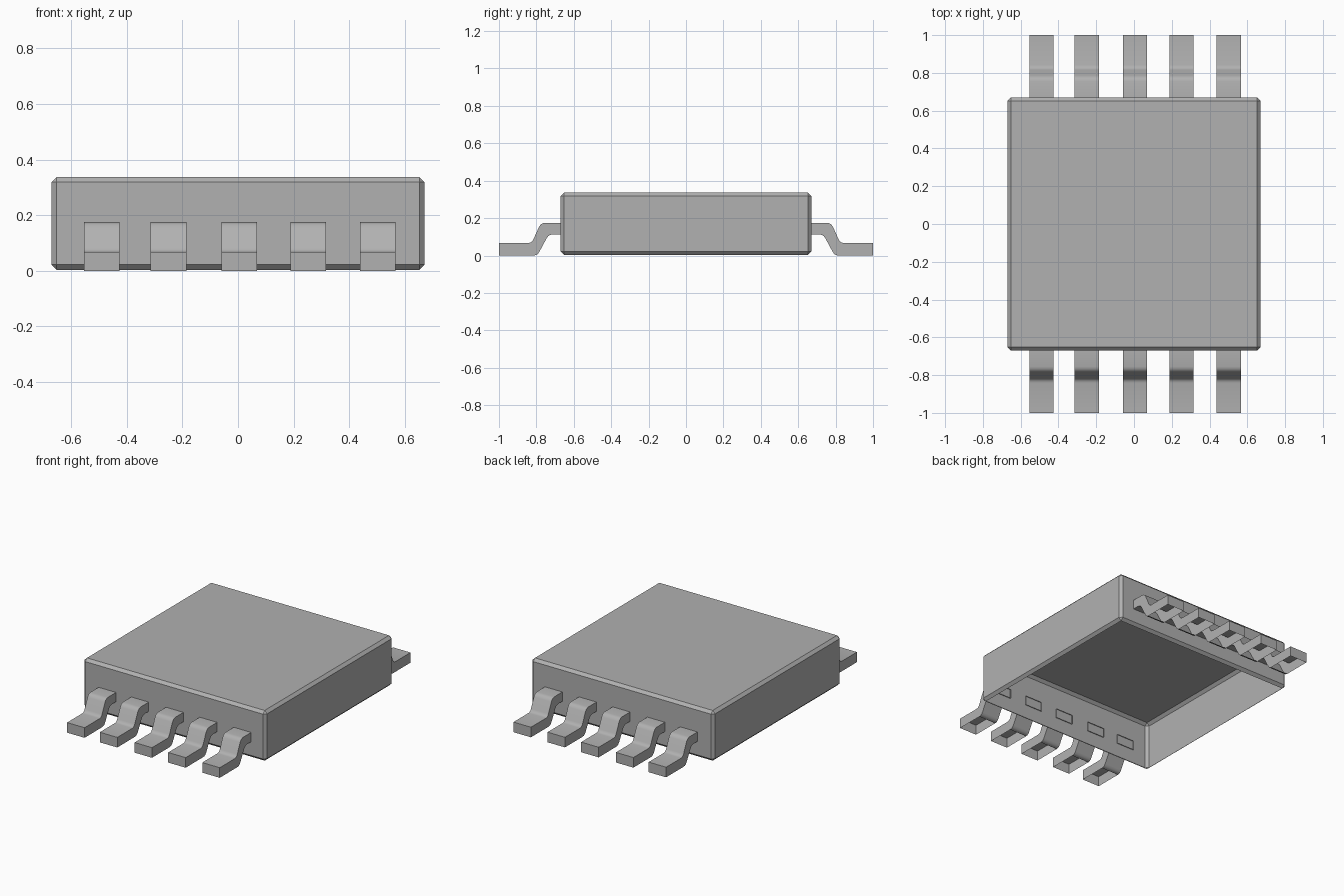
import bpy, bmesh

if "Cube" in bpy.data.objects:
    bpy.data.objects.remove(bpy.data.objects["Cube"])

HALF = 0.67          # body half width
TOP = 0.337          # body height
LEAD_W = 0.128
LEAD_X = (-0.49, -0.25, 0.005, 0.252, 0.502)

# Gull-wing side profile (distance from centre, height), running from body to toe and back
PROFILE = [
    (0.665, 0.175), (0.755, 0.175), (0.767, 0.172), (0.777, 0.166), (0.786, 0.153),
    (0.816, 0.086), (0.822, 0.076), (0.830, 0.070), (0.842, 0.067), (1.0, 0.067),
    (1.0, 0.0), (0.815, 0.0), (0.803, 0.002), (0.793, 0.008), (0.784, 0.020),
    (0.744, 0.094), (0.736, 0.104), (0.726, 0.110), (0.710, 0.113), (0.665, 0.113),
]
FOOT_EDGE = 10       # open underside of the foot

# Dark grey used for every part
grey = bpy.data.materials.new("dark_grey")
grey.diffuse_color = (0.44, 0.44, 0.44, 1)
grey.use_nodes = True
grey.node_tree.nodes["Principled BSDF"].inputs["Base Color"].default_value = grey.diffuse_color


def finish(bm, name):
    mesh = bpy.data.meshes.new(name)
    bm.to_mesh(mesh)
    bm.free()
    mesh.materials.append(grey)
    obj = bpy.data.objects.new(name, mesh)
    bpy.context.collection.objects.link(obj)
    bpy.ops.object.select_all(action='DESELECT')
    obj.select_set(True)
    bpy.context.view_layer.objects.active = obj
    bpy.ops.object.shade_smooth_by_angle(angle=0.6)
    return obj


def make_body():
    # Chamfered block, hollow shell open underneath
    bm = bmesh.new()
    bmesh.ops.create_cube(bm, size=1)
    for v in bm.verts:
        v.co = (v.co.x * 2 * HALF, v.co.y * 2 * HALF, (v.co.z + 0.5) * (TOP - 0.004) + 0.004)
    bmesh.ops.bevel(bm, geom=bm.edges[:], offset=0.018, segments=1,
                    profile=0.5, affect='EDGES')
    bm.normal_update()
    floor = [f for f in bm.faces if f.normal.z < -0.99]
    bmesh.ops.delete(bm, geom=floor, context='FACES')
    return finish(bm, "chip_body")


def make_lead(x, side, name):
    # Extruded profile, open at the body end and under the foot
    bm = bmesh.new()
    left, right = ([bm.verts.new((x + dx, side * d, z)) for d, z in PROFILE]
                   for dx in (-LEAD_W / 2, LEAD_W / 2))
    n = len(PROFILE)
    for ring in (left, right):
        bm.faces.new(ring)
    strips = [bm.faces.new((left[i], left[(i + 1) % n], right[(i + 1) % n], right[i]))
              for i in range(n)]
    bmesh.ops.recalc_face_normals(bm, faces=bm.faces[:])
    bmesh.ops.delete(bm, geom=[strips[FOOT_EDGE], strips[n - 1]], context='FACES_ONLY')
    return finish(bm, name)


make_body()
for side, label in ((-1, "front"), (1, "back")):
    for i, x in enumerate(LEAD_X):
        make_lead(x, side, f"{label}_lead_{i + 1}")
